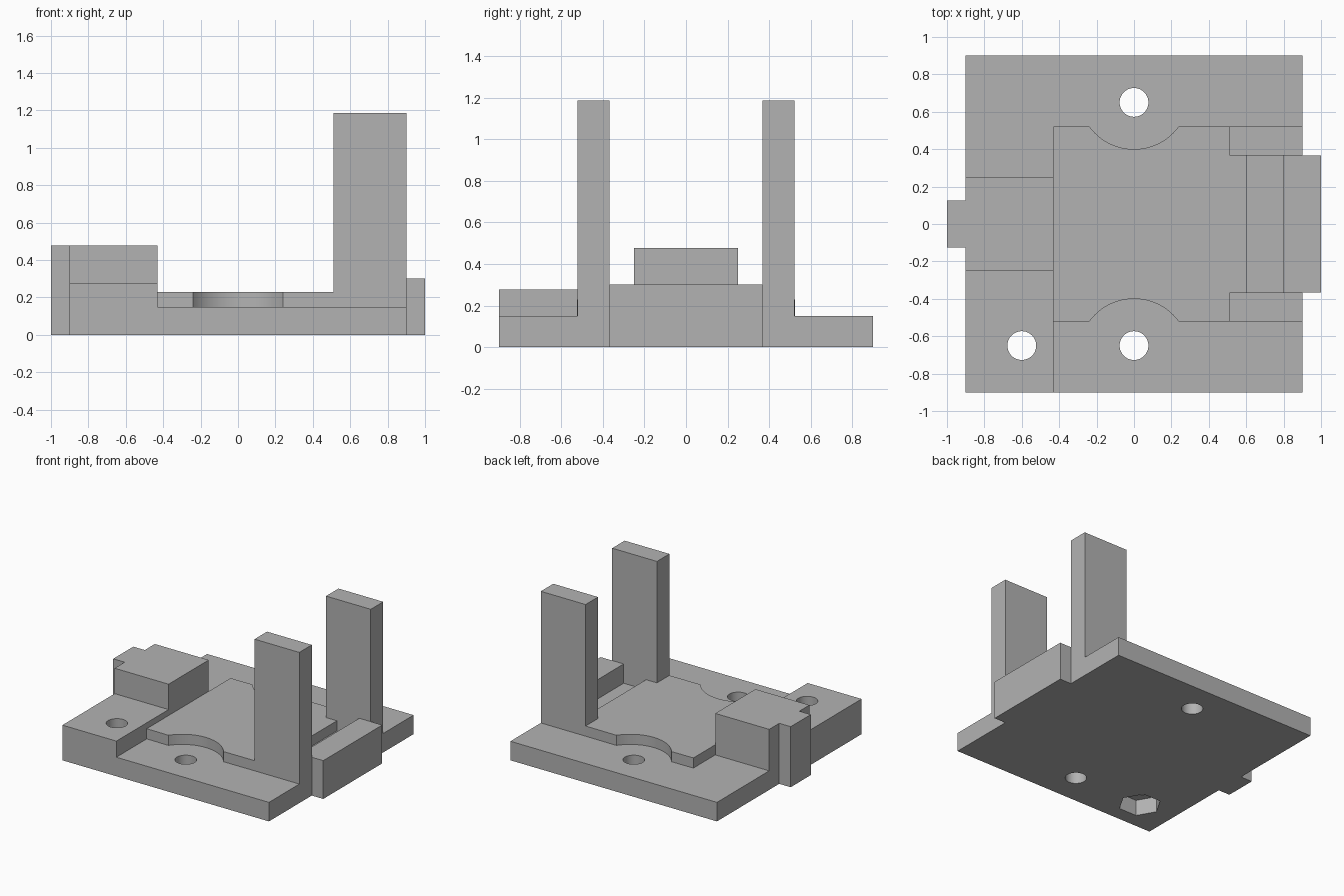
import bpy
import bmesh
from math import sin, cos, tau, asin

if "Cube" in bpy.data.objects:
    bpy.data.objects.remove(bpy.data.objects["Cube"], do_unlink=True)

# One plain grey for the whole bracket
GREY = (0.45, 0.45, 0.45, 1.0)
grey = bpy.data.materials.new("plain_grey")
grey.use_nodes = True
grey.diffuse_color = GREY
grey.node_tree.nodes["Principled BSDF"].inputs["Base Color"].default_value = GREY


def prism(name, outline, z0, z1):
    """Extrude a flat counter-clockwise outline from z0 up to z1."""
    bm = bmesh.new()
    floor = bm.faces.new([bm.verts.new((x, y, z0)) for x, y in outline])
    new = bmesh.ops.extrude_face_region(bm, geom=[floor])["geom"]
    bmesh.ops.translate(bm, vec=(0, 0, z1 - z0),
                        verts=[g for g in new if isinstance(g, bmesh.types.BMVert)])
    bmesh.ops.recalc_face_normals(bm, faces=bm.faces)
    mesh = bpy.data.meshes.new(name)
    bm.to_mesh(mesh)
    bm.free()
    mesh.materials.append(grey)
    obj = bpy.data.objects.new(name, mesh)
    bpy.context.collection.objects.link(obj)
    return obj


def rect(x0, x1, y0, y1):
    return [(x0, y0), (x1, y0), (x1, y1), (x0, y1)]


def ring(x, y, r, n):
    return [(x + r * cos(tau * i / n), y + r * sin(tau * i / n)) for i in range(n)]


def cut(obj, cutter):
    mod = obj.modifiers.new("cut", 'BOOLEAN')
    mod.operation = 'DIFFERENCE'
    mod.solver = 'EXACT'
    mod.object = cutter
    with bpy.context.temp_override(object=obj, active_object=obj, selected_objects=[obj]):
        bpy.ops.object.modifier_apply(modifier=mod.name)
    bpy.data.objects.remove(cutter, do_unlink=True)


def smooth(obj):
    bpy.ops.object.select_all(action='DESELECT')
    obj.select_set(True)
    bpy.context.view_layer.objects.active = obj
    bpy.ops.object.shade_smooth_by_angle(angle=0.5)


EDGE = 0.9          # half width of the plate
PLATE = 0.15        # plate thickness
STEP = -0.43        # inner edge of the raised parts on the right
POST_IN, POST_OUT = 0.367, 0.522
TAB, HOLE = 0.125, 0.077
SCREWS = [(0, 0.65), (0, -0.65), (-0.6, -0.65)]

# Base plate, its outline including the two side projections
plate = prism("base_plate", [
    (-EDGE, -EDGE), (EDGE, -EDGE), (EDGE, -POST_IN), (1, -POST_IN),
    (1, POST_IN), (EDGE, POST_IN), (EDGE, EDGE), (-EDGE, EDGE),
    (-EDGE, TAB), (-1, TAB), (-1, -TAB), (-EDGE, -TAB)], 0, PLATE)

# Raised front corner
corner = prism("corner_block", rect(-EDGE, STEP, -EDGE, -0.25), PLATE, 0.277)

# Screw holes through the plate and corner, with a hexagonal nut pocket below
for x, y in SCREWS:
    cut(plate, prism("hole_cutter", ring(x, y, HOLE, 48), -0.1, 0.4))
cut(corner, prism("hole_cutter", ring(*SCREWS[2], HOLE, 48), -0.1, 0.4))
cut(plate, prism("nut_cutter", ring(*SCREWS[2], 0.155, 6), -0.1, 0.125))

# Tall side block with its outer tab
prism("side_block", [
    (-EDGE, -0.25), (STEP, -0.25), (STEP, 0.25), (-EDGE, 0.25),
    (-EDGE, TAB), (-1, TAB), (-1, -TAB), (-EDGE, -TAB)], PLATE, 0.477)

# Thin central platform with an arc bite on the front and back edges
ARC_R, ARC_Y = 0.295, 0.695
half = asin(0.24 / ARC_R)
bite = [(ARC_R * sin(half * i / 12), ARC_Y - ARC_R * cos(half * i / 12))
        for i in range(-12, 13)]
back = [(0.605, POST_IN), (0.51, POST_IN), (0.51, POST_OUT)]
back += [(x, y) for x, y in reversed(bite)] + [(STEP, POST_OUT)]
front = [(x, -y) for x, y in reversed(back)]
platform = prism("central_platform", front + back, PLATE, 0.23)

# Low end stop between the posts
prism("end_stop", rect(0.8, 1, -POST_IN, POST_IN), PLATE, 0.302)

# Two upright posts
prism("front_post", rect(0.51, EDGE, -POST_OUT, -POST_IN), PLATE, 1.187)
prism("back_post", rect(0.51, EDGE, POST_IN, POST_OUT), PLATE, 1.187)

for obj in (plate, corner, platform):
    smooth(obj)
